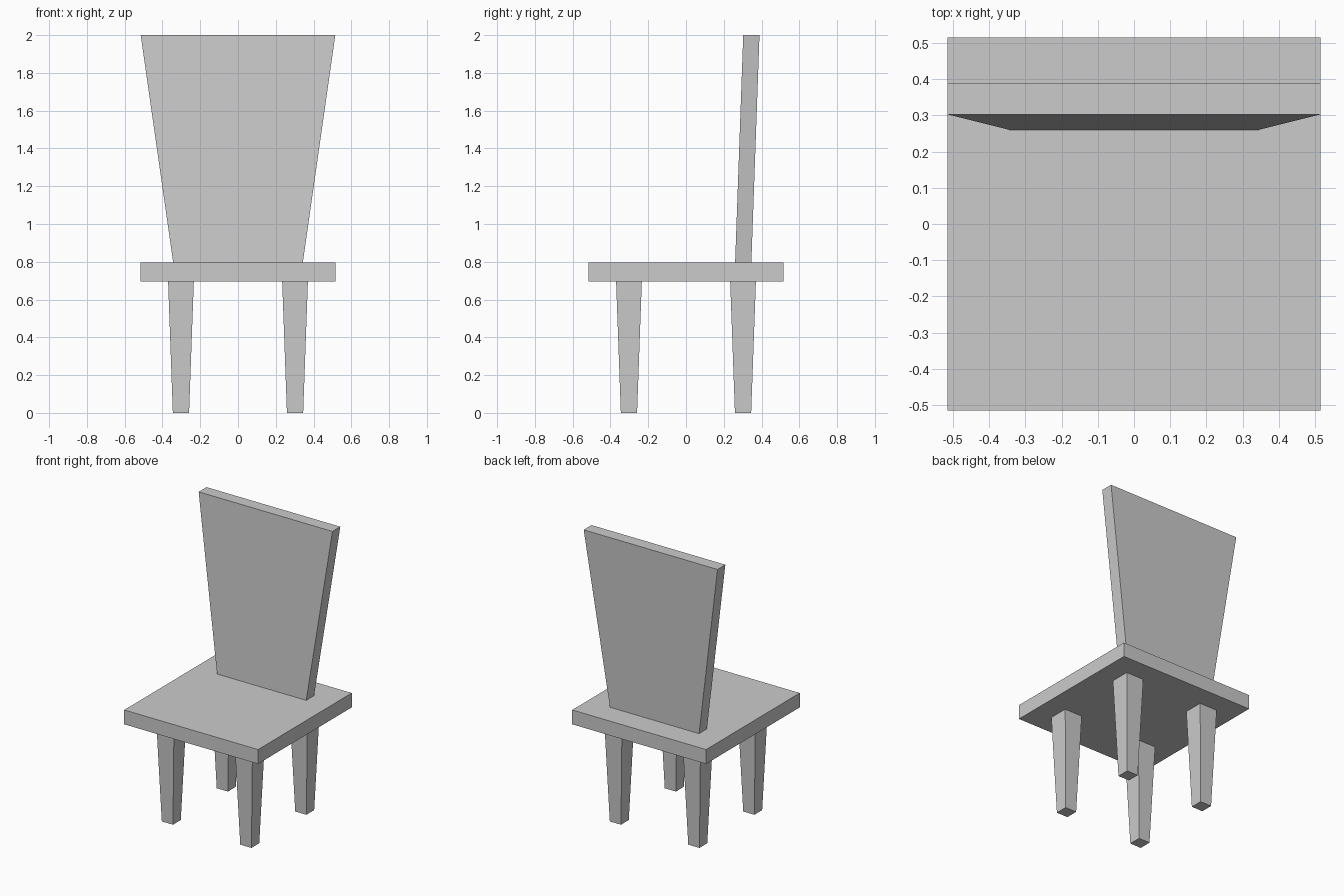
import bpy, bmesh

if "Cube" in bpy.data.objects:
    bpy.data.objects.remove(bpy.data.objects["Cube"])


def tapered_box(name, bottom, top):
    """Box lofted between two rectangles given as (x0, x1, y0, y1, z)."""
    bm = bmesh.new()
    bmesh.ops.create_cube(bm, size=2)
    for v in bm.verts:
        x0, x1, y0, y1, z = top if v.co.z > 0 else bottom
        v.co = (x1 if v.co.x > 0 else x0, y1 if v.co.y > 0 else y0, z)
    mesh = bpy.data.meshes.new(name)
    bm.to_mesh(mesh)
    bm.free()
    obj = bpy.data.objects.new(name, mesh)
    bpy.context.collection.objects.link(obj)
    return obj


SEAT_HALF, SEAT_LOW, SEAT_HIGH = 0.515, 0.695, 0.795
LEG_POS, LEG_FOOT, LEG_TOP = 0.302, 0.043, 0.068


def square(x, y, half, z):
    return (x - half, x + half, y - half, y + half, z)


# Seat slab
tapered_box("seat", square(0, 0, SEAT_HALF, SEAT_LOW), square(0, 0, SEAT_HALF, SEAT_HIGH))

# Backrest: flares outward and leans back
tapered_box("backrest",
            (-0.343, 0.343, 0.26, 0.346, SEAT_HIGH),
            (-SEAT_HALF, SEAT_HALF, 0.303, 0.389, 2.0))

# Four legs tapering toward the floor
for side_y, depth in ((-1, "front"), (1, "back")):
    for side_x, side in ((-1, "left"), (1, "right")):
        x, y = side_x * LEG_POS, side_y * LEG_POS
        tapered_box(f"{depth}_{side}_leg",
                    square(x, y, LEG_FOOT, 0), square(x, y, LEG_TOP, SEAT_LOW))
